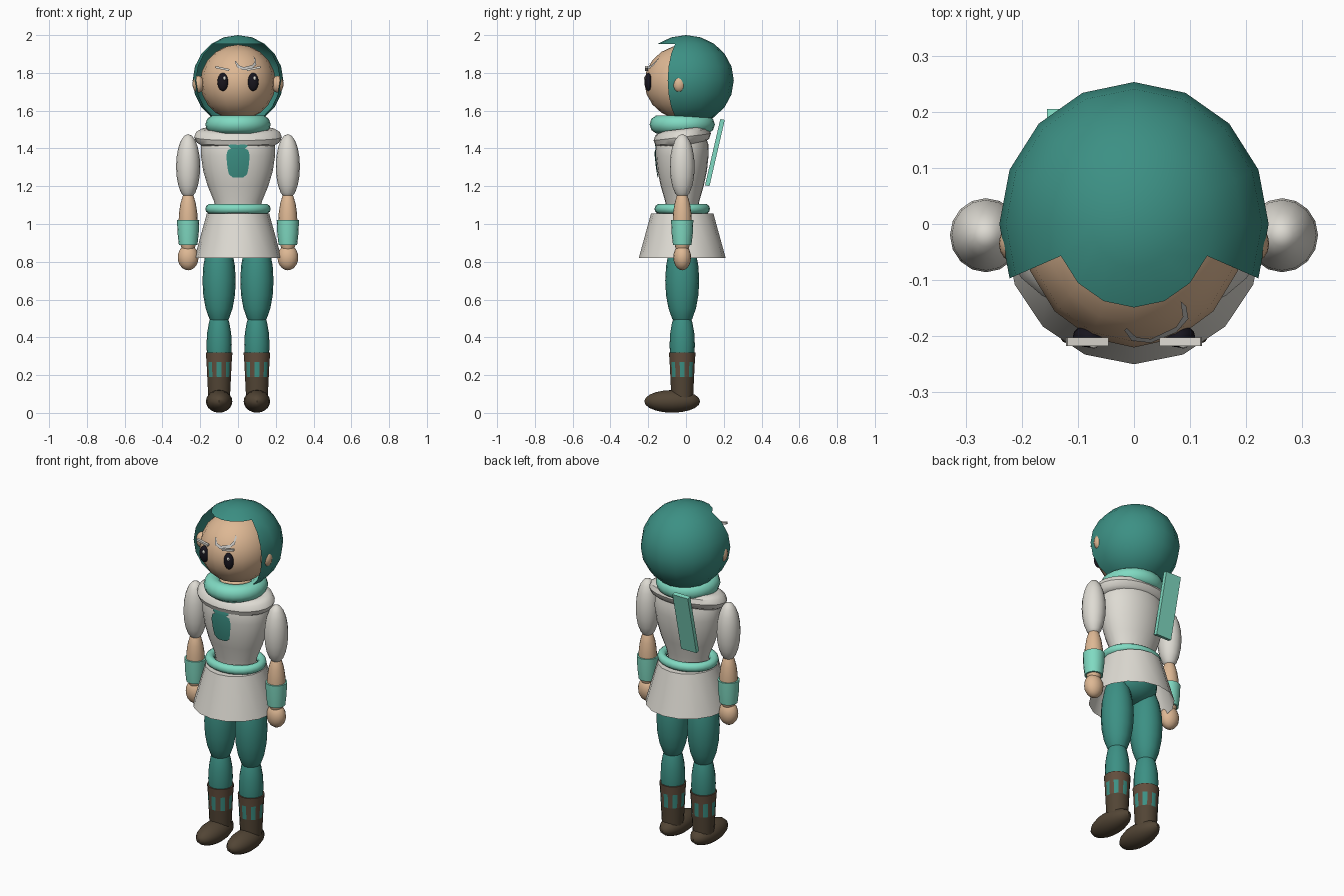
import bpy, bmesh
from math import pi, sin, cos, atan2, sqrt, radians
from mathutils import Vector, Matrix

cube = bpy.data.objects.get("Cube")
if cube:
    bpy.data.objects.remove(cube, do_unlink=True)


def material(name, rgb):
    lin = [((c / 255 + 0.055) / 1.055) ** 2.4 for c in rgb] + [1]
    m = bpy.data.materials.new(name)
    m.use_nodes = True
    m.diffuse_color = lin
    bsdf = next(n for n in m.node_tree.nodes if n.type == 'BSDF_PRINCIPLED')
    bsdf.inputs["Base Color"].default_value = lin
    return m


TEAL = material("teal cloth", (60, 144, 132))
MINT = material("mint cloth", (128, 218, 194))
WHITE = material("off white cloth", (222, 219, 211))
SKIN = material("skin", (222, 184, 148))
CUFF = material("boot cuff brown", (98, 78, 61))
BROWN = material("dark brown leather", (82, 69, 53))
BLACK = material("eye black", (24, 21, 30))
GREY = material("pale grey hair", (200, 198, 194))

AXIS_Y = -0.02   # depth of the body centre line
parts = []


def finish(bm, name, *mats):
    me = bpy.data.meshes.new(name)
    bm.to_mesh(me)
    bm.free()
    for m in mats:
        me.materials.append(m)
    ob = bpy.data.objects.new(name, me)
    bpy.context.collection.objects.link(ob)
    parts.append(ob)
    return ob


def ball(name, mat, loc, radii, seg=16, rings=10, keep=None):
    """Ellipsoid; keep(unit_centre) selects the faces that stay."""
    bm = bmesh.new()
    bmesh.ops.create_uvsphere(bm, u_segments=seg, v_segments=rings, radius=1)
    if keep:
        gone = [f for f in bm.faces if not keep(f.calc_center_median())]
        bmesh.ops.delete(bm, geom=gone, context='FACES')
    bmesh.ops.transform(bm, matrix=Matrix.Translation(loc) @ Matrix.Diagonal((*radii, 1)), verts=bm.verts)
    return finish(bm, name, mat)


def lathe(name, mats, x, y, profile, depth=1.0, seg=16, rule=None, turn=0.0):
    """Open surface of revolution from (radius, z) pairs; rule(level, side) picks a material."""
    bm = bmesh.new()
    loops = []
    for r, z in profile:
        angles = [2 * pi * (i + turn) / seg - pi / 2 for i in range(seg)]
        loops.append([bm.verts.new((x + r * cos(a), y + depth * r * sin(a), z)) for a in angles])
    for k in range(len(loops) - 1):
        for i in range(seg):
            j = (i + 1) % seg
            f = bm.faces.new((loops[k][i], loops[k][j], loops[k + 1][j], loops[k + 1][i]))
            f.material_index = rule(k, i) if rule else 0
    bm.normal_update()
    bmesh.ops.recalc_face_normals(bm, faces=bm.faces)
    return finish(bm, name, *mats)


def ring(name, mat, z, rx, ry, tube, tube_z, tilt=0.0):
    """Elliptical torus around the body axis."""
    bm = bmesh.new()
    seg, sides = 24, 10
    grid = []
    for i in range(seg):
        a = 2 * pi * i / seg
        grid.append([])
        for j in range(sides):
            b = 2 * pi * j / sides
            y = (ry + tube * cos(b)) * sin(a)
            grid[i].append(bm.verts.new(((rx + tube * cos(b)) * cos(a), AXIS_Y + y,
                                         z + tube_z * sin(b) + tilt * y)))
    for i in range(seg):
        for j in range(sides):
            n, k = (i + 1) % seg, (j + 1) % sides
            bm.faces.new((grid[i][j], grid[n][j], grid[n][k], grid[i][k]))
    return finish(bm, name, mat)


def slab(name, mat, loc, size, rot):
    bm = bmesh.new()
    bmesh.ops.create_cube(bm, size=1, matrix=Matrix.Diagonal((*size, 1)))
    ob = finish(bm, name, mat)
    ob.location = loc
    ob.rotation_euler = rot
    return ob


# Head, and a hood with an open front below its brim
FACE = (0.2, 0.22, 0.2)
ball("head", SKIN, (0, 0, 1.75), FACE)


def hood_face(c):
    return c.z > 0.81 or atan2(c.y, c.x) > radians(-22.5) or atan2(c.y, c.x) < radians(-157.5)


ball("hood", TEAL, (0, 0, 1.76), (0.24, 0.253, 0.24), keep=hood_face)

for side, label in ((1, "left"), (-1, "right")):
    # Face features
    ball(label + "_ear", SKIN, (side * 0.21, -0.035, 1.74), (0.031, 0.035, 0.045))
    ball(label + "_eye", BLACK, (side * 0.08, -0.2, 1.752), (0.029, 0.02, 0.048))
    ball(label + "_eye_glint", WHITE, (side * 0.08 + 0.008, -0.217, 1.772), (0.008, 0.005, 0.011), 8, 6)
    slab(label + "_eyebrow", WHITE, (side * 0.083, -0.21, 1.823), (0.075, 0.015, 0.011),
         (0, side * radians(-12), 0))

    # Arm
    ax = side * 0.264
    ball(label + "_sleeve", WHITE, (ax, AXIS_Y, 1.304), (0.064, 0.066, 0.172))
    ball(label + "_forearm", SKIN, (ax, AXIS_Y, 1.0), (0.051, 0.051, 0.18))
    lathe(label + "_wrist_cuff", [MINT], ax, AXIS_Y,
          [(0, 1.022), (0.059, 1.022), (0.056, 0.95), (0.049, 0.888), (0, 0.888)])
    ball(label + "_hand", SKIN, (ax, AXIS_Y, 0.823), (0.055, 0.047, 0.068))

    # Leg
    lx = side * 0.1
    ball(label + "_thigh", TEAL, (lx, AXIS_Y, 0.7), (0.088, 0.09, 0.25))
    ball(label + "_shin", TEAL, (lx, AXIS_Y, 0.36), (0.067, 0.067, 0.2))
    lathe(label + "_boot", [BROWN, CUFF, TEAL], lx, AXIS_Y,
          [(0.058, 0.07), (0.064, 0.19), (0.068, 0.27), (0.072, 0.32), (0.05, 0.32)],
          rule=lambda k, i: 0 if k == 0 else 2 if k == 1 and i % 2 == 0 else 1, turn=-0.5)
    ball(label + "_foot", BROWN, (lx, -0.073, 0.061), (0.07, 0.148, 0.06))


# Loose lock of hair lying on the forehead
def on_face(x, z):
    q = 1 - (x / FACE[0]) ** 2 - ((z - 1.75) / FACE[2]) ** 2
    return Vector((x, -FACE[1] * sqrt(max(q, 0)) - 0.006, z))


bm = bmesh.new()
lock = [(-0.015, 1.862, 0.003), (0.0, 1.835, 0.006), (0.03, 1.822, 0.008),
        (0.075, 1.832, 0.009), (0.092, 1.85, 0.007), (0.088, 1.88, 0.007)]
rows = []
for n, (x, z, w) in enumerate(lock):
    slant = 0.7 if n < 2 else -0.7 if n > 3 else 0
    rows.append([bm.verts.new(on_face(x + s * w * slant, z + s * w)) for s in (-1, 1)])
for a, b in zip(rows, rows[1:]):
    bm.faces.new((a[0], b[0], b[1], a[1]))
finish(bm, "forehead_lock", GREY)

# Torso, collar and scarf
TORSO = [(0.115, 1.06), (0.127, 1.12), (0.16, 1.2), (0.184, 1.28), (0.196, 1.36),
         (0.195, 1.42), (0.17, 1.48), (0.08, 1.52)]
DEPTH = 0.71
lathe("torso", [WHITE], 0, AXIS_Y, TORSO, DEPTH, seg=24)
ring("collar", WHITE, 1.46, 0.18, 0.1, 0.052, 0.045, tilt=0.12)
ring("scarf", MINT, 1.527, 0.123, 0.123, 0.05, 0.05)
ball("neck", SKIN, (0, AXIS_Y, 1.52), (0.1, 0.1, 0.09))
slab("scarf_tail", MINT, (-0.105, 0.153, 1.378), (0.1, 0.024, 0.36), (radians(-13), 0, 0))


# Chest emblem that follows the torso curve
def torso_radius(z):
    for (r0, z0), (r1, z1) in zip(TORSO, TORSO[1:]):
        if z0 <= z <= z1:
            return r0 + (r1 - r0) * (z - z0) / (z1 - z0)


bm = bmesh.new()
rows = []
for z, w in [(1.245, 0.025), (1.262, 0.048), (1.3, 0.056), (1.36, 0.062), (1.39, 0.055),
             (1.4, 0.036), (1.41, 0.05), (1.45, 0.05)]:
    r = torso_radius(z) + 0.005
    rows.append([bm.verts.new((w * t, AXIS_Y - DEPTH * sqrt(r * r - (w * t) ** 2) - 0.003, z))
                 for t in (-1, -0.5, 0, 0.5, 1)])
for a, b in zip(rows, rows[1:]):
    for i in range(4):
        bm.faces.new((a[i], a[i + 1], b[i + 1], b[i]))
finish(bm, "chest_emblem", TEAL)

# Belt, skirt and hips
ring("belt", MINT, 1.08, 0.148, 0.122, 0.025, 0.026)
lathe("skirt", [WHITE], 0, AXIS_Y, [(0.1, 1.058), (0.165, 1.056), (0.23, 0.82)])
ball("hips", TEAL, (0, AXIS_Y, 0.93), (0.15, 0.12, 0.11))

# Smooth shading with crisp edges
bpy.ops.object.select_all(action='DESELECT')
for ob in parts:
    ob.select_set(True)
bpy.context.view_layer.objects.active = parts[0]
bpy.ops.object.shade_smooth_by_angle(angle=radians(40))
